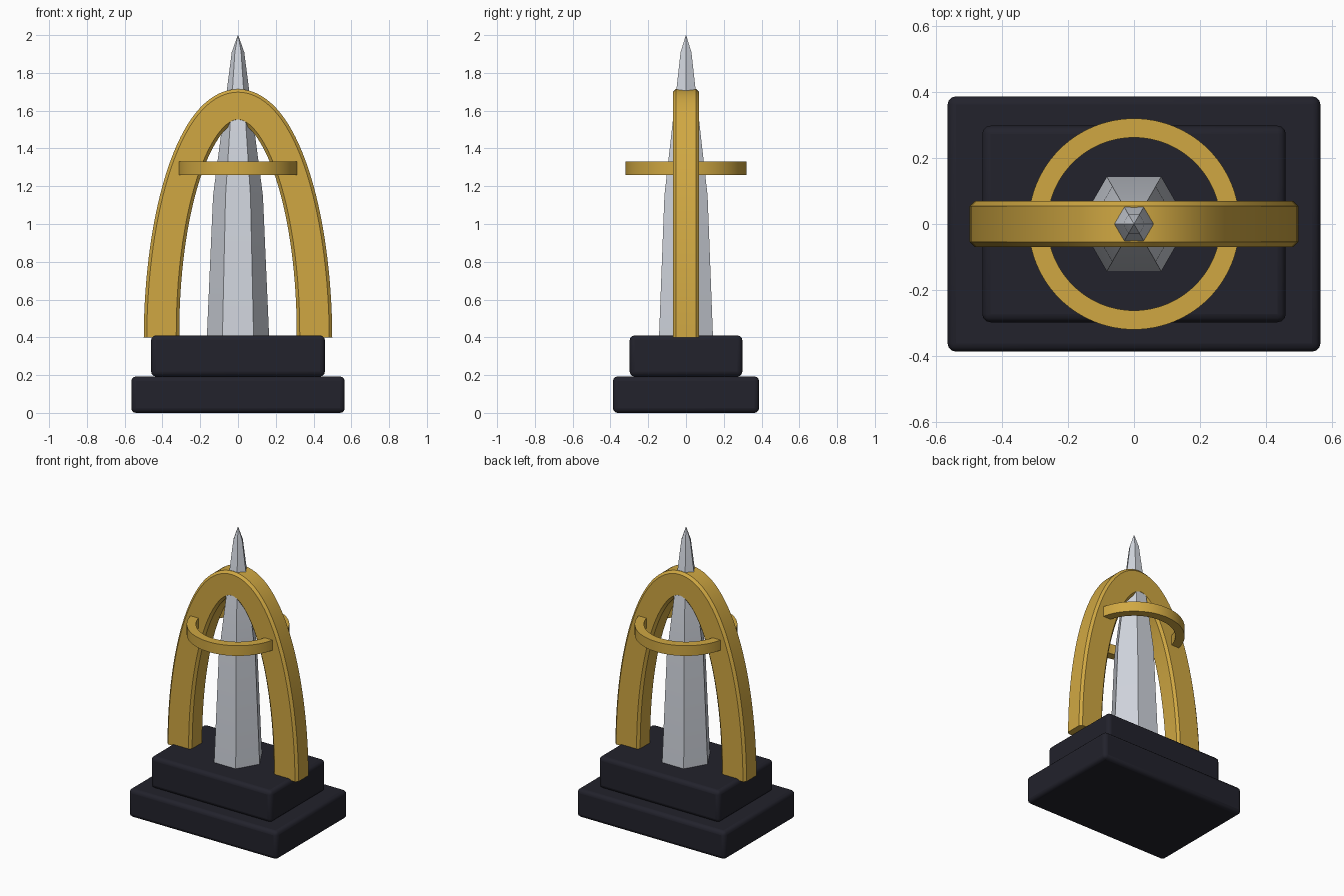
import bpy, bmesh
from math import sin, cos, pi, radians
from mathutils import Vector

cube = bpy.data.objects.get("Cube")
if cube:
    bpy.data.objects.remove(cube, do_unlink=True)


def material(name, rgb):
    mat = bpy.data.materials.new(name)
    mat.use_nodes = True
    mat.diffuse_color = (*rgb, 1)
    mat.node_tree.nodes["Principled BSDF"].inputs["Base Color"].default_value = (*rgb, 1)
    return mat


black = material("black stone", (0.016, 0.016, 0.025))
gold = material("gold", (0.63, 0.39, 0.055))
silver = material("silver", (0.63, 0.66, 0.72))


def finish(name, bm, mat, bevel=0, segments=1):
    """Turn a bmesh into a shaded object, with an optional edge bevel."""
    bmesh.ops.recalc_face_normals(bm, faces=bm.faces)
    mesh = bpy.data.meshes.new(name)
    bm.to_mesh(mesh)
    bm.free()
    mesh.materials.append(mat)
    obj = bpy.data.objects.new(name, mesh)
    bpy.context.collection.objects.link(obj)
    if bevel:
        mod = obj.modifiers.new("Bevel", "BEVEL")
        mod.width, mod.segments = bevel, segments
    bpy.ops.object.select_all(action="DESELECT")
    obj.select_set(True)
    bpy.context.view_layer.objects.active = obj
    bpy.ops.object.shade_smooth_by_angle(angle=radians(30))
    return obj


def loft(bm, loops, closed=False):
    """Skin a row of equal point loops, closing it or capping both ends."""
    rows = [[bm.verts.new(p) for p in loop] for loop in loops]
    n = len(rows[0])
    pairs = list(zip(rows, rows[1:])) + ([(rows[-1], rows[0])] if closed else [])
    for a, b in pairs:
        for i in range(n):
            j = (i + 1) % n
            bm.faces.new((a[i], a[j], b[j], b[i]))
    if not closed:
        bm.faces.new(rows[0])
        bm.faces.new(rows[-1])
    return rows


# Stepped plinth
def slab(name, half_x, half_y, z0, z1):
    bm = bmesh.new()
    bmesh.ops.create_cube(bm, size=1)
    for v in bm.verts:
        v.co = Vector((v.co.x * 2 * half_x, v.co.y * 2 * half_y,
                       z0 if v.co.z < 0 else z1))
    finish(name, bm, black, 0.025, 3)


slab("lower_plinth", 0.565, 0.387, 0, 0.193)
slab("upper_plinth", 0.46, 0.298, 0.193, 0.41)

# Arch: chamfered bar swept along half an ellipse
HALF_Y, CHAMFER, SPRING = 0.07, 0.016, 0.4


def arch_section(t):
    centre = Vector((0.405 * cos(t), 0, SPRING + 1.226 * sin(t)))
    normal = Vector((cos(t) / 0.405, 0, sin(t) / 1.226)).normalized()
    half = 0.094 - 0.006 * sin(t)
    inner_y, inner_w = HALF_Y - CHAMFER, half - CHAMFER
    outline = [(half, inner_y), (inner_w, HALF_Y), (-inner_w, HALF_Y), (-half, inner_y),
               (-half, -inner_y), (-inner_w, -HALF_Y), (inner_w, -HALF_Y), (half, -inner_y)]
    return [centre + normal * w + Vector((0, y, 0)) for w, y in outline]


bm = bmesh.new()
loft(bm, [arch_section(pi * i / 64) for i in range(65)])
finish("arch", bm, gold)

# Flat ring passing through both legs of the arch
bm = bmesh.new()
ring_profile = [(0.262, 1.26), (0.32, 1.26), (0.32, 1.33), (0.262, 1.33)]
angles = [2 * pi * i / 96 for i in range(96)]
loft(bm, [[(r * cos(a), r * sin(a), z) for r, z in ring_profile] for a in angles], closed=True)
finish("ring", bm, gold)

# Six-sided tapering spire with a pointed tip
bm = bmesh.new()
spire_profile = [(0.165, 0.4), (0.132, 1.15), (0.033, 1.91), (0.001, 2.0)]
loft(bm, [[(r * cos(pi * k / 3), r * sin(pi * k / 3), z) for k in range(6)]
          for r, z in spire_profile])
finish("spire", bm, silver)
